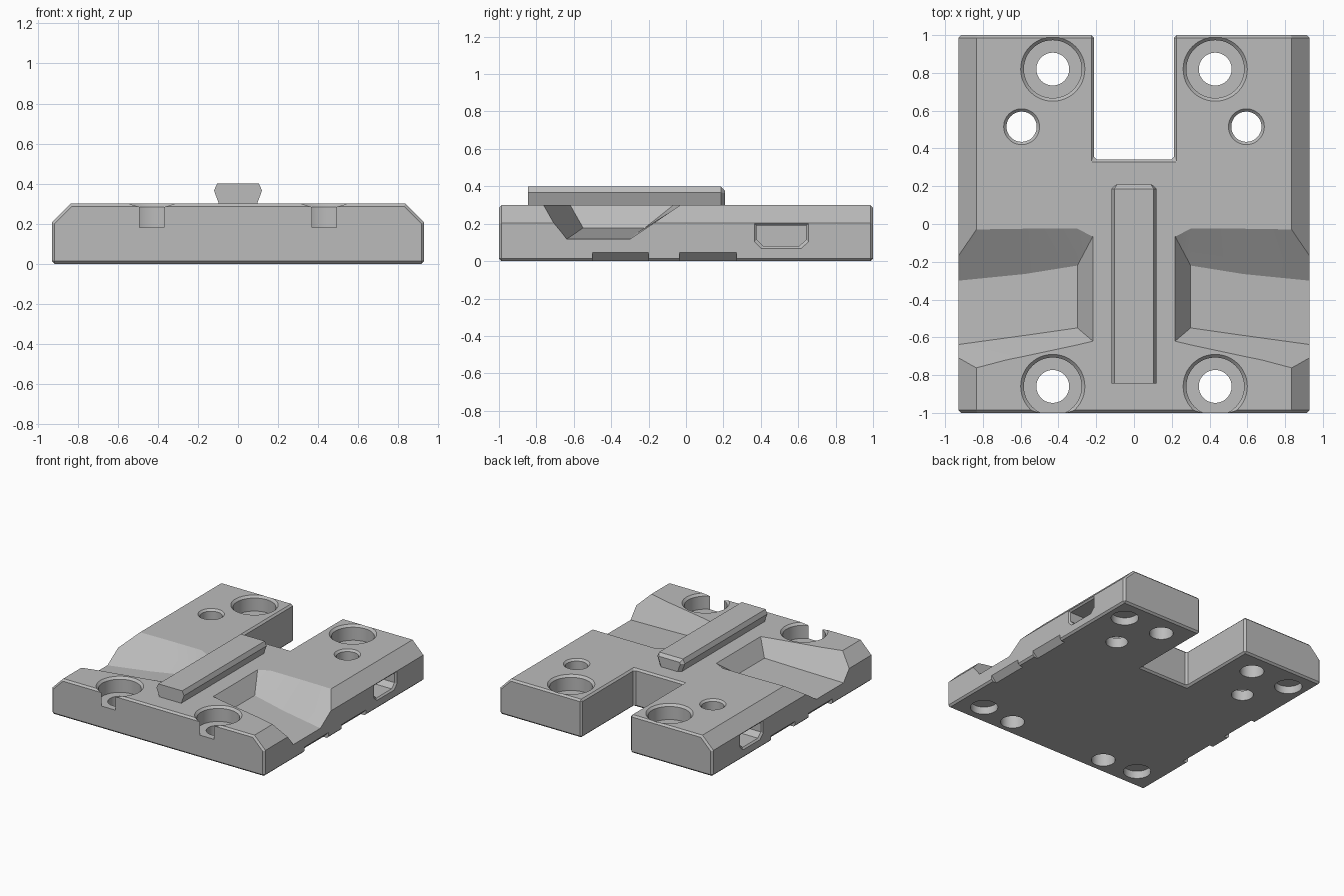
import bpy, bmesh, math

cube = bpy.data.objects.get("Cube")
if cube:
    bpy.data.objects.remove(cube, do_unlink=True)

GREY = (0.5, 0.5, 0.5, 1)
grey = bpy.data.materials.new("plain grey")
grey.use_nodes = True
grey.diffuse_color = GREY
grey.node_tree.nodes["Principled BSDF"].inputs["Base Color"].default_value = GREY


def loft(name, sections):
    """Closed solid through matching rings of points."""
    bm = bmesh.new()
    rings = [[bm.verts.new(p) for p in s] for s in sections]
    n = len(rings[0])
    for a, b in zip(rings, rings[1:]):
        for i in range(n):
            j = (i + 1) % n
            bm.faces.new((a[i], a[j], b[j], b[i]))
    bm.faces.new(rings[0])
    bm.faces.new(rings[-1])
    bmesh.ops.recalc_face_normals(bm, faces=bm.faces)
    mesh = bpy.data.meshes.new(name)
    bm.to_mesh(mesh)
    bm.free()
    mesh.materials.append(grey)
    obj = bpy.data.objects.new(name, mesh)
    bpy.context.collection.objects.link(obj)
    return obj


def prism_y(name, outline, y0, y1):
    return loft(name, [[(x, y, z) for x, z in outline] for y in (y0, y1)])


def turned(name, x, y, profile, n=48):
    """Round solid from (radius, z) steps."""
    ring = [2 * math.pi * i / n for i in range(n)]
    return loft(name, [[(x + r * math.cos(a), y + r * math.sin(a), z) for a in ring]
                       for r, z in profile])


def apply(obj, mod):
    bpy.ops.object.select_all(action='DESELECT')
    obj.select_set(True)
    bpy.context.view_layer.objects.active = obj
    bpy.ops.object.modifier_apply(modifier=mod.name)


def cut(obj, cutter):
    mod = obj.modifiers.new("cut", 'BOOLEAN')
    mod.operation = 'DIFFERENCE'
    mod.solver = 'EXACT'
    mod.object = cutter
    apply(obj, mod)
    bpy.data.objects.remove(cutter, do_unlink=True)


# Base plate with sloped shoulders, rear slot and fine edge chamfers
half = [(0.93, 0), (0.93, 0.205), (0.835, 0.3)]
plate = prism_y("base_plate", half + [(-x, z) for x, z in reversed(half)], -1, 1)
slot = [(-0.212, -0.2), (0.212, -0.2), (0.212, 0.6), (-0.212, 0.6)]
cut(plate, prism_y("slot_cutter", slot, 0.342, 1.3))
bevel = plate.modifiers.new("edge chamfer", 'BEVEL')
bevel.width = 0.014
bevel.segments = 1
bevel.limit_method = 'ANGLE'
bevel.angle_limit = math.radians(60)
apply(plate, bevel)


def scoop_section(x, front_top, front_low, back_low, floor, rim=0.36):
    """Trapezoid ring whose walls are carried above the top face."""
    k = (rim - floor) / (0.3 - floor)
    return [(x, front_low + (front_top - front_low) * k, rim), (x, front_low, floor),
            (x, back_low, floor), (x, back_low + (-0.025 - back_low) * k, rim)]


for s in (1, -1):
    # Finger scoop running out through the side
    scoop = [[(s * 0.178, -0.655, 0.36), (s * 0.18, -0.652, 0.357),
              (s * 0.18, 0.005, 0.357), (s * 0.178, 0.008, 0.36)],
             scoop_section(s * 0.30, -0.64, -0.55, -0.22, 0.178),
             scoop_section(s * 0.58, -0.70, -0.59, -0.265, 0.15),
             scoop_section(s * 0.98, -0.80, -0.645, -0.305, 0.113)]
    cut(plate, loft("scoop_cutter", scoop))

    # Counterbored bolt holes
    bore = [(0.19, 0.32), (0.153, 0.283), (0.153, 0.18), (0.087, 0.18), (0.087, -0.1)]
    for y in (0.82, -0.86):
        cut(plate, turned("bolt_cutter", s * 0.43, y, bore))

    # Pin holes
    pin = [(0.115, 0.32), (0.08, 0.285), (0.08, -0.1)]
    cut(plate, turned("pin_cutter", s * 0.595, 0.515, pin))

    # Blind pockets underneath
    for x, y in ((0.775, 0.82), (0.725, -0.83)):
        cut(plate, turned("pocket_cutter", s * x, y, [(0.1, -0.1), (0.1, 0.06)], 32))

    # Side pocket reaching the pin hole, flared at its mouth
    def pocket(x, g):
        pts = [(-0.132, 0.19), (-0.132, 0.115), (-0.095, 0.08),
               (0.095, 0.08), (0.132, 0.115), (0.132, 0.19)]
        return [(s * x, 0.51 + y + math.copysign(g, y), z + (g if z > 0.15 else -g))
                for y, z in pts]
    cut(plate, loft("side_pocket_cutter", [pocket(0.46, 0), pocket(0.918, 0),
                                           pocket(0.942, 0.024)]))

    # Bevelled notches along the lower side edge
    notch = [(s * 0.98, 0.095), (s * 0.84, -0.045), (s * 0.98, -0.045)]
    for y0, y1 in ((-0.5, -0.2), (-0.035, 0.27)):
        cut(plate, prism_y("notch_cutter", notch, y0, y1))

# Dovetail rail along the centre, chamfered at its rear end
side = [(0.095, 0.298), (0.12, 0.366), (0.104, 0.4)]
rail = prism_y("dovetail_rail", side + [(-x, z) for x, z in reversed(side)], -0.845, 0.208)
bm = bmesh.new()
bm.from_mesh(rail.data)
rear = [e for e in bm.edges
        if all(v.co.y > 0.2 for v in e.verts) and any(v.co.z > 0.3 for v in e.verts)]
bmesh.ops.bevel(bm, geom=rear, offset=0.022, segments=1, affect='EDGES')
bm.to_mesh(rail.data)
bm.free()

# Smooth bores, crisp edges
bpy.ops.object.select_all(action='DESELECT')
plate.select_set(True)
bpy.context.view_layer.objects.active = plate
bpy.ops.object.shade_smooth_by_angle(angle=math.radians(20))
